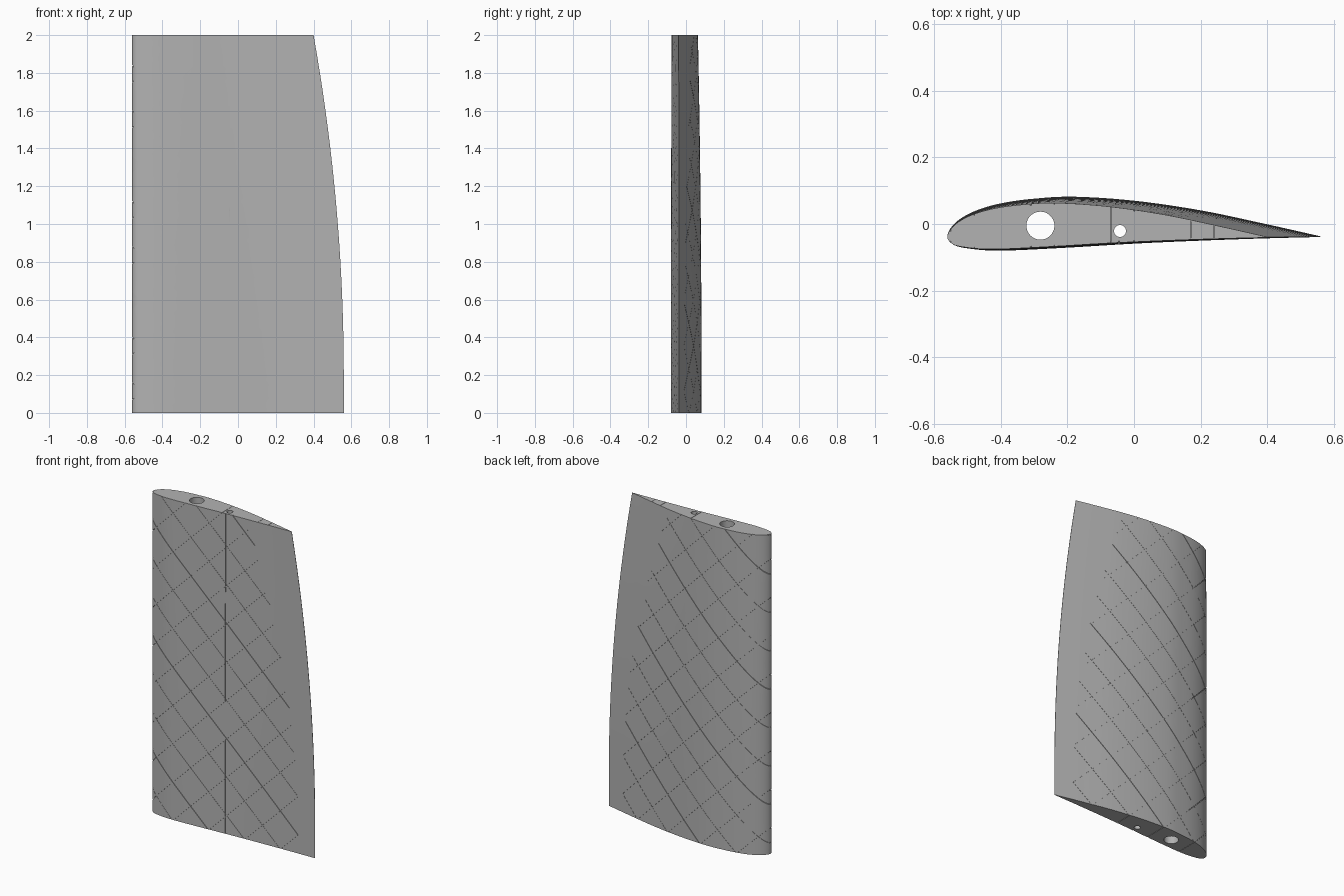
import bpy, bmesh, math
from mathutils import Matrix, Vector

cube = bpy.data.objects.get("Cube")
if cube:
    bpy.data.objects.remove(cube, do_unlink=True)

HEIGHT, NOSE, BASE_Y = 2.0, -0.56, -0.05
# Root section, from the trailing edge over the back, round the nose and along the front
SECTION = [(0.56, -0.037), (0.4, -0.001), (0.2, 0.041), (0, 0.070), (-0.18, 0.082),
           (-0.3, 0.076), (-0.4, 0.062), (-0.48, 0.038), (-0.535, 0.005), (-0.56, -0.033),
           (-0.545, -0.060), (-0.50, -0.073), (-0.4, -0.080), (-0.2, -0.071),
           (0, -0.059), (0.2, -0.050), (0.4, -0.043), (0.56, -0.039)]

grey = bpy.data.materials.new("plain grey")
grey.use_nodes = True
colour = (0.45, 0.45, 0.45, 1)
grey.diffuse_color = colour
grey.node_tree.nodes["Principled BSDF"].inputs["Base Color"].default_value = colour


def trailing_edge(z):
    return 0.56 - 0.16 * (max(z - 0.2, 0) / 1.8) ** 2


def smooth_section(steps=6):
    """Catmull-Rom curve through the section points."""
    p = [Vector(q) for q in SECTION]
    p = [2 * p[0] - p[1]] + p + [2 * p[-1] - p[-2]]
    out = []
    for a, b, c, d in zip(p, p[1:], p[2:], p[3:]):
        for i in range(steps):
            t = i / steps
            out.append(0.5 * (2 * b + (c - a) * t + (2 * a - 5 * b + 4 * c - d) * t * t
                              + (3 * b - a - 3 * c + d) * t ** 3))
    return out + [p[-2]]


def inset_section(depth, x_max):
    """Section moved inwards, cut off before the thin trailing edge."""
    pts = smooth_section()
    out = []
    for a, b, c in zip(pts, pts[1:], pts[2:]):
        t = (c - a).normalized()
        q = b + Vector((-t.y, t.x)) * depth
        if q.x < x_max:
            out.append(q)
    return out


def finish(name, bm):
    bmesh.ops.recalc_face_normals(bm, faces=bm.faces)
    mesh = bpy.data.meshes.new(name)
    bm.to_mesh(mesh)
    bm.free()
    ob = bpy.data.objects.new(name, mesh)
    bpy.context.collection.objects.link(ob)
    mesh.materials.append(grey)
    return ob


def loft(name, section, z0, z1, levels=20):
    bm = bmesh.new()
    rings = []
    for i in range(levels + 1):
        z = z0 + (z1 - z0) * i / levels
        s = (trailing_edge(z) - NOSE) / 1.12
        rings.append([bm.verts.new((NOSE + (p.x - NOSE) * s, BASE_Y + (p.y - BASE_Y) * s, z))
                      for p in section])
    n = len(section)
    for low, high in zip(rings, rings[1:]):
        for j in range(n):
            k = (j + 1) % n
            bm.faces.new((low[j], low[k], high[k], high[j]))
    bm.faces.new(rings[0])
    bm.faces.new(rings[-1])
    return finish(name, bm)


def boxes(name, matrices):
    bm = bmesh.new()
    for m in matrices:
        bmesh.ops.create_cube(bm, size=1, matrix=m)
    return finish(name, bm)


def box(x, y, z, sx, sy, sz):
    return Matrix.Translation((x, y, z)) @ Matrix.Diagonal((sx, sy, sz, 1))


def combine(target, other, operation):
    mod = target.modifiers.new("cut", "BOOLEAN")
    mod.object, mod.operation, mod.solver = other, operation, "EXACT"
    bpy.context.view_layer.objects.active = target
    bpy.ops.object.modifier_apply(modifier=mod.name)


def diagonal_slabs(name, direction, first):
    """Thin slabs at 45 degrees; every third one is wider."""
    slabs = []
    for k in range(-13, 4):
        offset = first + 0.24 * k
        inside = []
        for i in range(221):
            x = -0.6 + i * 0.005
            z = offset + direction * x
            if -0.03 < z < HEIGHT + 0.03 and x < trailing_edge(z) - 0.11 - 0.048 * z * z:
                inside.append(Vector((x, 0, z)))
        if len(inside) < 8:
            continue
        a, b = inside[0], inside[-1]
        width = 0.003 if k % 3 == 0 else 0.0012
        slabs.append(Matrix.Translation((a + b) / 2)
                     @ Matrix.Rotation(-direction * math.pi / 4, 4, "Y")
                     @ Matrix.Diagonal(((b - a).length, 0.4, width, 1)))
    return boxes(name, slabs)


# Main body
wing = loft("wing_section", smooth_section(), 0, HEIGHT)
core = loft("groove_floor", inset_section(0.005, 0.5), -0.06, HEIGHT + 0.06)

# Fine crossing grooves and the straight seam on the front
seam = boxes("seam_cutter", [box(-0.045, -0.14, 1, 0.004, 0.2, 2.2)])
cutters = [diagonal_slabs("rising_cutter", 1, 2.31),
           diagonal_slabs("falling_cutter", -1, 2.0), seam]
for cutter in cutters:
    combine(cutter, core, "DIFFERENCE")

# Narrow slits in both end faces
top_x = [-0.48, -0.24, -0.07, 0, 0.17, 0.24]
low_x = [-0.4, -0.155, 0.08, 0.32]
slits = boxes("slit_cutter", [box(x, 0, HEIGHT, 0.002, 0.4, 0.04) for x in top_x]
              + [box(x, 0, 0, 0.002, 0.4, 0.04) for x in low_x])
combine(slits, core, "INTERSECT")
cutters.append(slits)

# Round holes along the whole span
bm = bmesh.new()
for x, y, r in ((-0.281, -0.005, 0.042), (-0.042, -0.021, 0.018)):
    bmesh.ops.create_cone(bm, cap_ends=True, segments=48, radius1=r, radius2=r, depth=2.4,
                          matrix=Matrix.Translation((x, y, 1)))
cutters.append(finish("hole_cutter", bm))

for cutter in cutters:
    combine(wing, cutter, "DIFFERENCE")
for helper in cutters + [core]:
    bpy.data.objects.remove(helper, do_unlink=True)

bpy.ops.object.select_all(action="DESELECT")
wing.select_set(True)
bpy.context.view_layer.objects.active = wing
bpy.ops.object.shade_smooth_by_angle(angle=math.radians(25))
